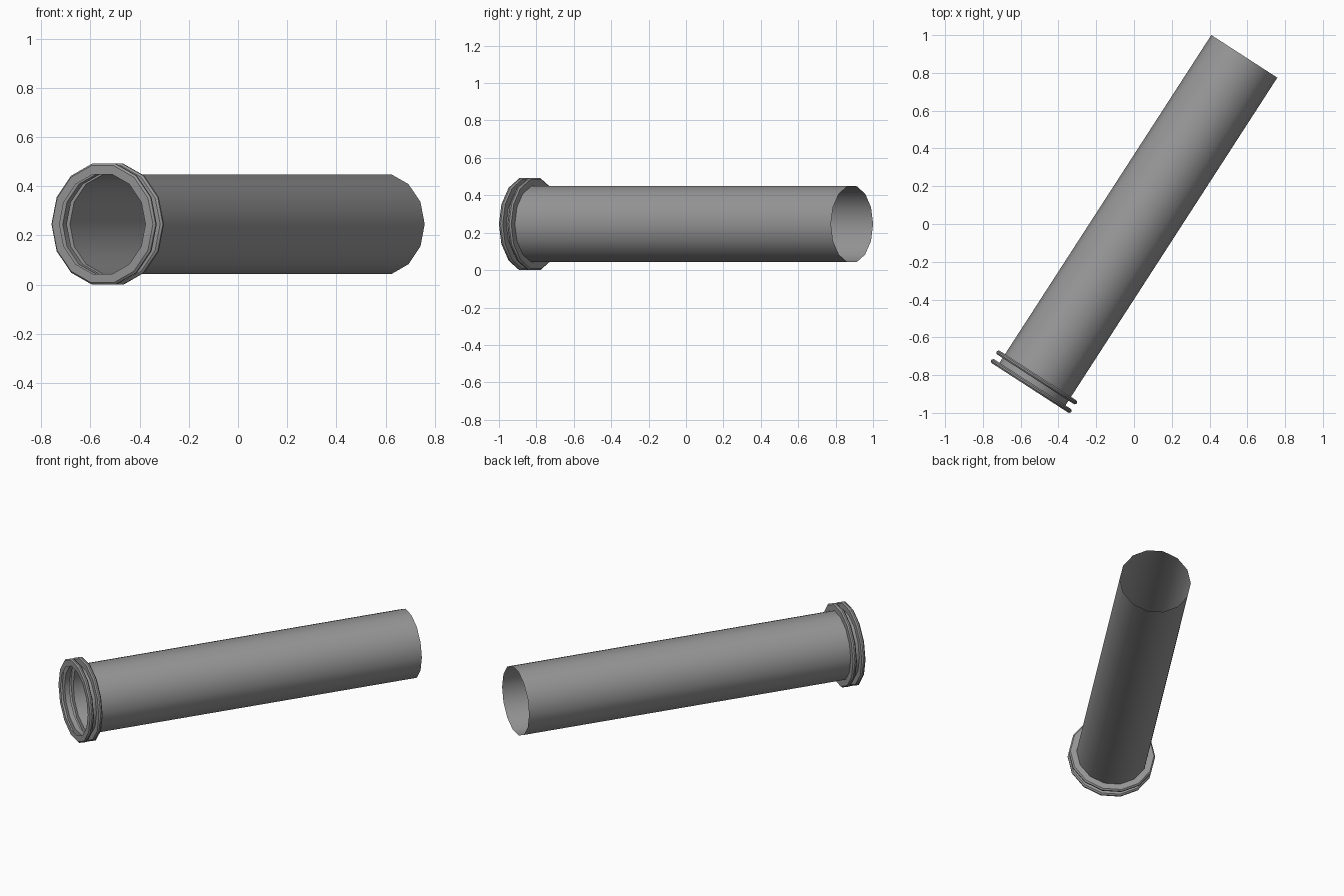
import bpy, bmesh, math
from mathutils import Vector

if "Cube" in bpy.data.objects:
    bpy.data.objects.remove(bpy.data.objects["Cube"])

SIDES = 14
PIPE_R, FLANGE_R, BEVEL = 0.208, 0.252, 0.008
THICK, PITCH, LENGTH = 0.024, 0.054, 2.09
CENTRE_Z = FLANGE_R * math.cos(math.pi / SIDES)

# One plain grey for the whole part
grey = bpy.data.materials.new("pipe grey")
grey.use_nodes = True
colour = (0.31, 0.31, 0.31, 1)
grey.diffuse_color = colour
grey.node_tree.nodes["Principled BSDF"].inputs["Base Color"].default_value = colour

# Pipe axis and the horizontal direction across it
axis = Vector((0.543, 0.84, 0)).normalized()
across = Vector((axis.y, -axis.x, 0))
far_end = Vector((0.584, 0.8875, CENTRE_Z))
mouth = far_end - axis * LENGTH


def flange(start):
    """Profile (radius, distance) of one hollow rib with softened rim."""
    end = start + THICK
    return [(PIPE_R, start), (FLANGE_R - BEVEL, start),
            (FLANGE_R, start + BEVEL), (FLANGE_R, end - BEVEL),
            (FLANGE_R - BEVEL, end), (PIPE_R, end)]


def lathe(name, profile):
    """Sweep a profile round the pipe axis as an open thin skin."""
    bm = bmesh.new()
    rings = []
    for radius, dist in profile:
        ring = []
        for i in range(SIDES):
            a = math.tau * i / SIDES
            out = across * math.cos(a) + Vector((0, 0, math.sin(a)))
            ring.append(bm.verts.new(mouth + axis * dist + out * radius))
        rings.append(ring)
    for r0, r1 in zip(rings, rings[1:]):
        for i in range(SIDES):
            j = (i + 1) % SIDES
            bm.faces.new((r0[i], r1[i], r1[j], r0[j]))
    # Point the skin outwards, judged on the last (pipe) face
    bm.normal_update()
    bm.faces.ensure_lookup_table()
    face = bm.faces[-1]
    offset = face.calc_center_median() - mouth
    if face.normal.dot(offset - axis * offset.dot(axis)) < 0:
        bmesh.ops.reverse_faces(bm, faces=bm.faces[:])
    mesh = bpy.data.meshes.new(name)
    bm.to_mesh(mesh)
    bm.free()
    mesh.materials.append(grey)
    obj = bpy.data.objects.new(name, mesh)
    bpy.context.collection.objects.link(obj)
    bpy.ops.object.select_all(action="DESELECT")
    obj.select_set(True)
    bpy.context.view_layer.objects.active = obj
    bpy.ops.object.shade_smooth_by_angle(angle=math.radians(30))
    return obj


# Mouth collar with two ribs, then the long straight tube
lathe("mouth_collar", flange(0) + flange(PITCH))
lathe("pipe_tube", [(PIPE_R, PITCH + THICK), (PIPE_R, LENGTH)])
